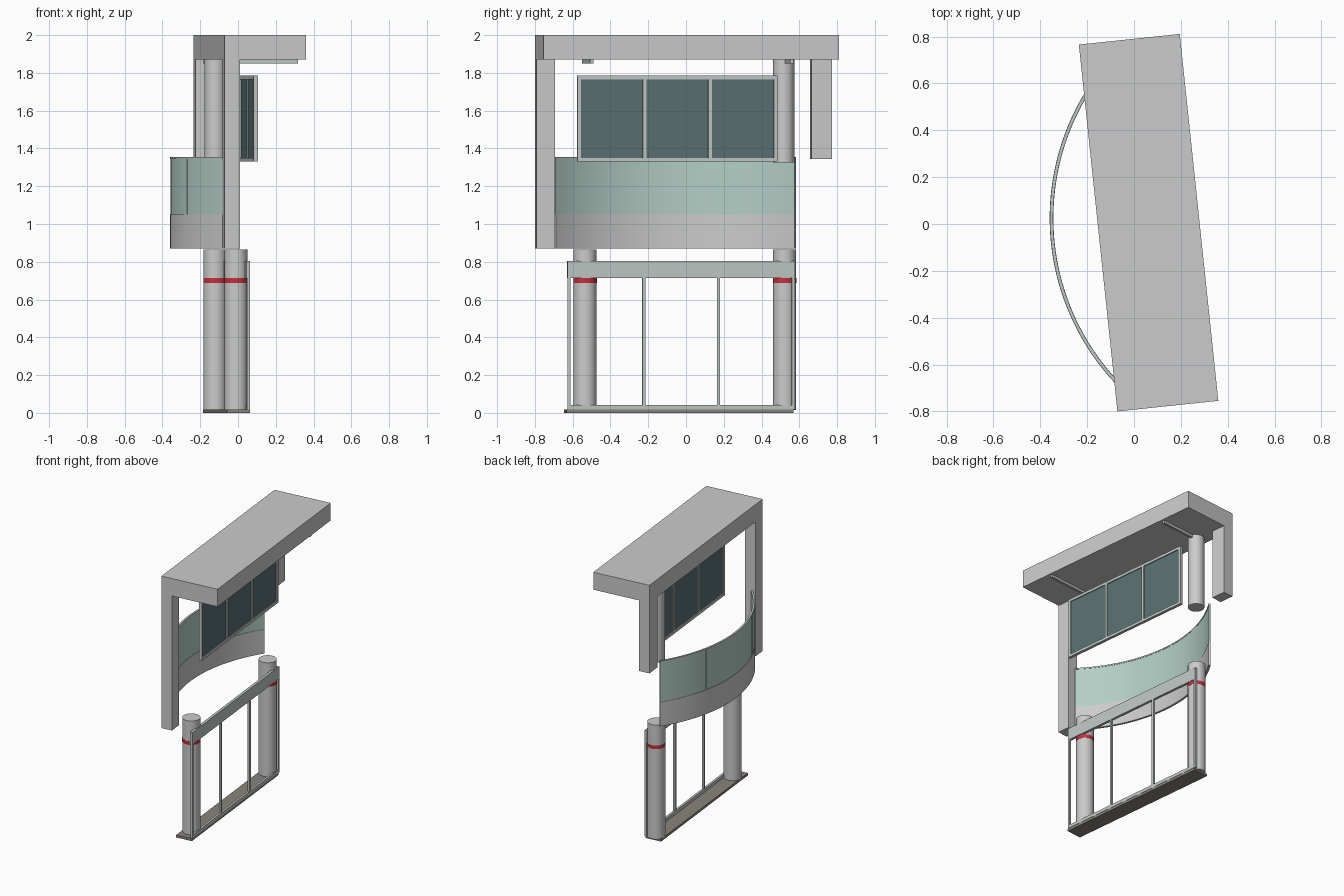
import bpy, bmesh, math
from mathutils import Matrix, Vector

if "Cube" in bpy.data.objects:
    bpy.data.objects.remove(bpy.data.objects["Cube"])

TURN = Matrix.Rotation(math.radians(6), 4, 'Z')   # whole facade is turned 6 degrees


def material(name, rgb):
    m = bpy.data.materials.new(name)
    m.diffuse_color = (*rgb, 1)
    m.use_nodes = True
    m.node_tree.nodes["Principled BSDF"].inputs["Base Color"].default_value = m.diffuse_color
    return m


concrete = material("concrete", (0.62, 0.65, 0.64))
metal = material("frame_metal", (0.52, 0.57, 0.55))
dark_glass = material("dark_glass", (0.10, 0.16, 0.17))
pale_glass = material("pale_glass", (0.45, 0.62, 0.56))
red = material("red", (0.55, 0.03, 0.05))
stone = material("stone", (0.25, 0.23, 0.20))


def finish(name, bm, mat, smooth=False):
    bmesh.ops.recalc_face_normals(bm, faces=bm.faces)
    bmesh.ops.transform(bm, matrix=TURN, verts=bm.verts)
    me = bpy.data.meshes.new(name)
    bm.to_mesh(me)
    bm.free()
    ob = bpy.data.objects.new(name, me)
    bpy.context.collection.objects.link(ob)
    me.materials.append(mat)
    if smooth:
        bpy.ops.object.select_all(action='DESELECT')
        ob.select_set(True)
        bpy.context.view_layer.objects.active = ob
        bpy.ops.object.shade_smooth_by_angle(angle=math.radians(35))
    return ob


def box(name, x, y, z, mat=concrete):
    bm = bmesh.new()
    size = Vector((x[1] - x[0], y[1] - y[0], z[1] - z[0]))
    mid = Vector((sum(x), sum(y), sum(z))) / 2
    bmesh.ops.create_cube(bm, size=1, matrix=Matrix.Translation(mid) @ Matrix.Diagonal((*size, 1)))
    return finish(name, bm, mat)


def column(name, x, y, z, r, mat=concrete):
    bm = bmesh.new()
    bmesh.ops.create_cone(bm, cap_ends=True, segments=40, radius1=r, radius2=r, depth=z[1] - z[0],
                          matrix=Matrix.Translation((x, y, sum(z) / 2)))
    return finish(name, bm, mat, True)


def arc_wall(name, r_in, r_out, y, z, mat, steps=40):
    # curved wall about a fixed centre, running between two y values
    cx, cy, r = 0.669, -0.045, 1.03
    a0, a1 = (math.asin((v - cy) / r) for v in y)
    bm = bmesh.new()
    rings = []
    for i in range(steps + 1):
        a = a0 + (a1 - a0) * i / steps
        rings.append([bm.verts.new((cx - q * math.cos(a), cy + q * math.sin(a), h))
                      for q, h in ((r_in, z[0]), (r_out, z[0]), (r_out, z[1]), (r_in, z[1]))])
    for p, q in zip(rings, rings[1:]):
        for k in range(4):
            bm.faces.new((p[k], p[k - 1], q[k - 1], q[k]))
    bm.faces.new(rings[0])
    bm.faces.new(rings[-1])
    return finish(name, bm, mat, True)


# roof slab, hanging posts and ceiling bars
box("roof_slab", (-0.154, 0.279), (-0.788, 0.786), (1.87, 2.0))
box("front_post", (-0.154, -0.072), (-0.788, -0.69), (0.87, 1.87))
box("rear_post", (-0.154, -0.072), (0.676, 0.786), (1.345, 1.87))
for n, y in (("front", -0.53), ("rear", 0.536)):
    box(n + "_ceiling_bar", (-0.13, 0.264), (y - 0.009, y + 0.009), (1.85, 1.87), metal)

# round columns with red bands
for n, y in (("front", -0.53), ("rear", 0.532)):
    column(n + "_lower_column", -0.066, y, (0.015, 0.865), 0.061)
    column(n + "_red_band", -0.066, y, (0.687, 0.713), 0.062, red)
column("rear_upper_column", -0.066, 0.527, (1.325, 1.87), 0.056)

# curved balcony: solid base, glass and joints
arc_wall("balcony_base", 1.014, 1.03, (-0.69, 0.60), (0.87, 1.05), concrete)
arc_wall("balcony_glass", 1.017, 1.027, (-0.69, 0.60), (1.05, 1.345), pale_glass)
arc_wall("balcony_rail", 1.015, 1.029, (-0.69, 0.60), (1.345, 1.355), metal)
for i, y in enumerate((-0.36, -0.045, 0.27)):
    arc_wall(f"balcony_joint_{i}", 1.02, 1.029, (y - 0.004, y + 0.004), (1.05, 1.345), metal, 1)

# upper window: dark pane, frame, mullions
wx, wy, wz, t = (0.022, 0.044), (-0.583, 0.483), (1.33, 1.785), 0.02
box("window_pane", (0.029, 0.037), (wy[0] + 0.01, wy[1] - 0.01), (wz[0] + 0.01, wz[1] - 0.01), dark_glass)
box("window_sill", wx, wy, (wz[0], wz[0] + t), metal)
box("window_head", wx, wy, (wz[1] - t, wz[1]), metal)
for i in range(4):
    y = wy[0] + t / 2 + (wy[1] - wy[0] - t) * i / 3
    box(f"window_mullion_{i}", wx, (y - t / 2, y + t / 2), (wz[0] + t, wz[1] - t), metal)

# shopfront: base plate, sill, head beam, mullions
fx, fy = (-0.018, -0.002), (-0.63, 0.58)
box("base_plate", (-0.125, -0.004), (-0.635, 0.572), (0, 0.018), stone)
box("shopfront_sill", fx, fy, (0.018, 0.042), metal)
box("shopfront_head", (-0.022, -0.002), fy, (0.715, 0.805), metal)
for i in range(4):
    y = fy[0] + 0.008 + (fy[1] - fy[0] - 0.016) * i / 3
    box(f"shopfront_mullion_{i}", fx, (y - 0.008, y + 0.008), (0.042, 0.715), metal)
